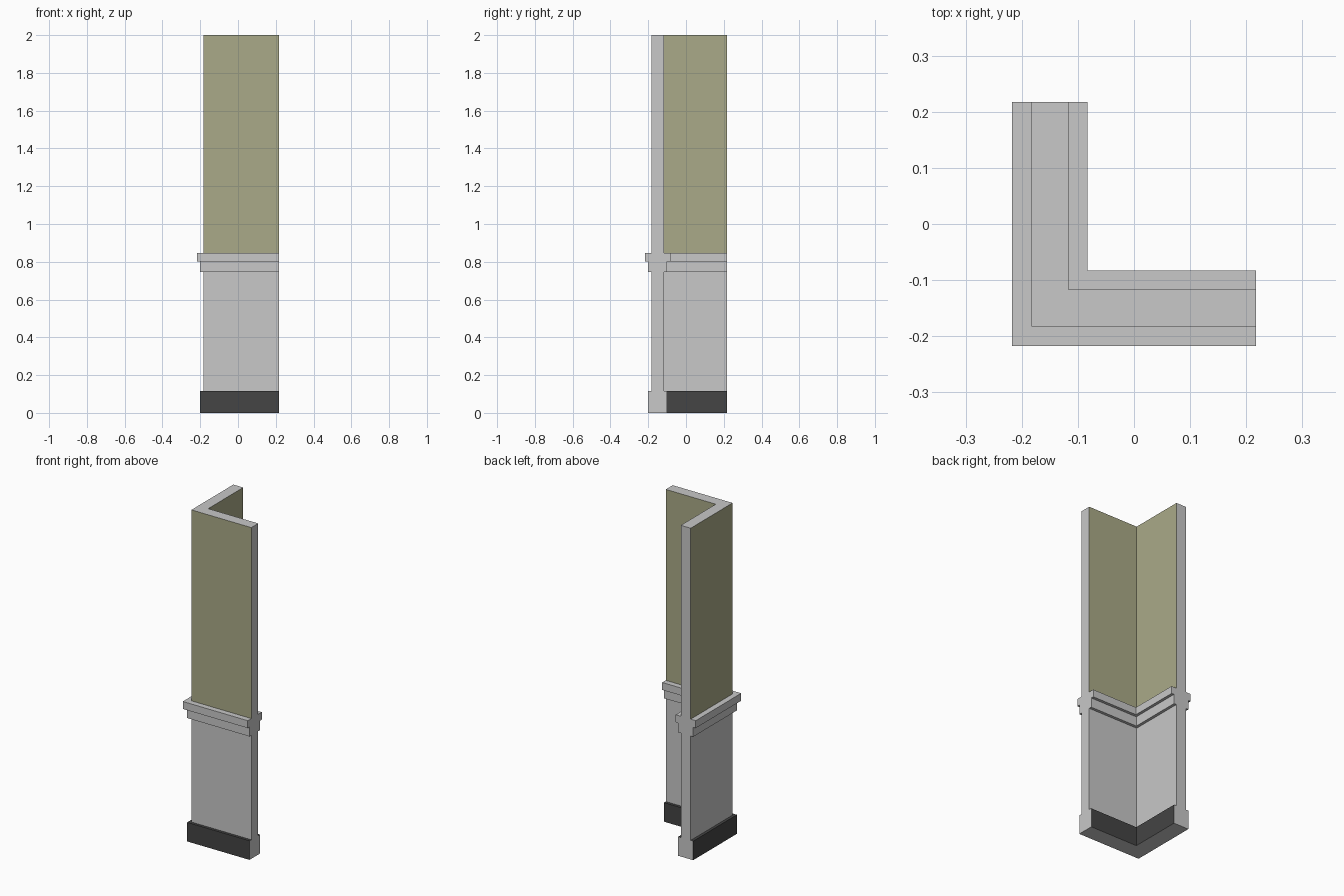
import bpy, bmesh

if "Cube" in bpy.data.objects:
    bpy.data.objects.remove(bpy.data.objects["Cube"])

# colours
def material(name, rgb):
    m = bpy.data.materials.new(name)
    m.diffuse_color = (*rgb, 1)
    m.use_nodes = True
    m.node_tree.nodes["Principled BSDF"].inputs["Base Color"].default_value = m.diffuse_color
    return m

mats = [material("light_grey", (0.578, 0.578, 0.578)),
        material("olive_paint", (0.402, 0.402, 0.246)),
        material("dark_skirting", (0.058, 0.058, 0.058))]

C, END = -0.15, 0.217                  # wall centre line and arm ends
BASE, RAIL = 0.115, 0.847              # skirting top, rail top

# half profile: (half thickness, height) from skirting to top
half = [(0.05, 0), (0.05, BASE), (0.033, BASE), (0.033, 0.745), (0.05, 0.745),
        (0.05, 0.802), (0.067, 0.802), (0.067, RAIL), (0.033, RAIL), (0.033, 2.0)]
profile = [(-d, z) for d, z in half] + [(d, z) for d, z in reversed(half)]

# sweep the profile round the mitred corner
bm = bmesh.new()
rings = [[bm.verts.new((END, C + o, z)) for o, z in profile],
         [bm.verts.new((C + o, C + o, z)) for o, z in profile],
         [bm.verts.new((C + o, END, z)) for o, z in profile]]
n = len(profile)
for a, b in zip(rings, rings[1:]):
    for i in range(n):
        j = (i + 1) % n
        bm.faces.new((a[i], a[j], b[j], b[i]))
ends = [bm.faces.new(rings[0]), bm.faces.new(rings[2])]
bmesh.ops.recalc_face_normals(bm, faces=bm.faces)

# paint by height; cut ends, top and underside stay grey
for f in bm.faces:
    z = f.calc_center_median().z
    if f in ends:
        continue
    if 0.001 < z < BASE + 0.001:
        f.material_index = 2
    elif RAIL + 0.001 < z < 1.999:
        f.material_index = 1

mesh = bpy.data.meshes.new("corner_wall")
bm.to_mesh(mesh)
bm.free()
for m in mats:
    mesh.materials.append(m)
bpy.context.collection.objects.link(bpy.data.objects.new("corner_wall", mesh))
